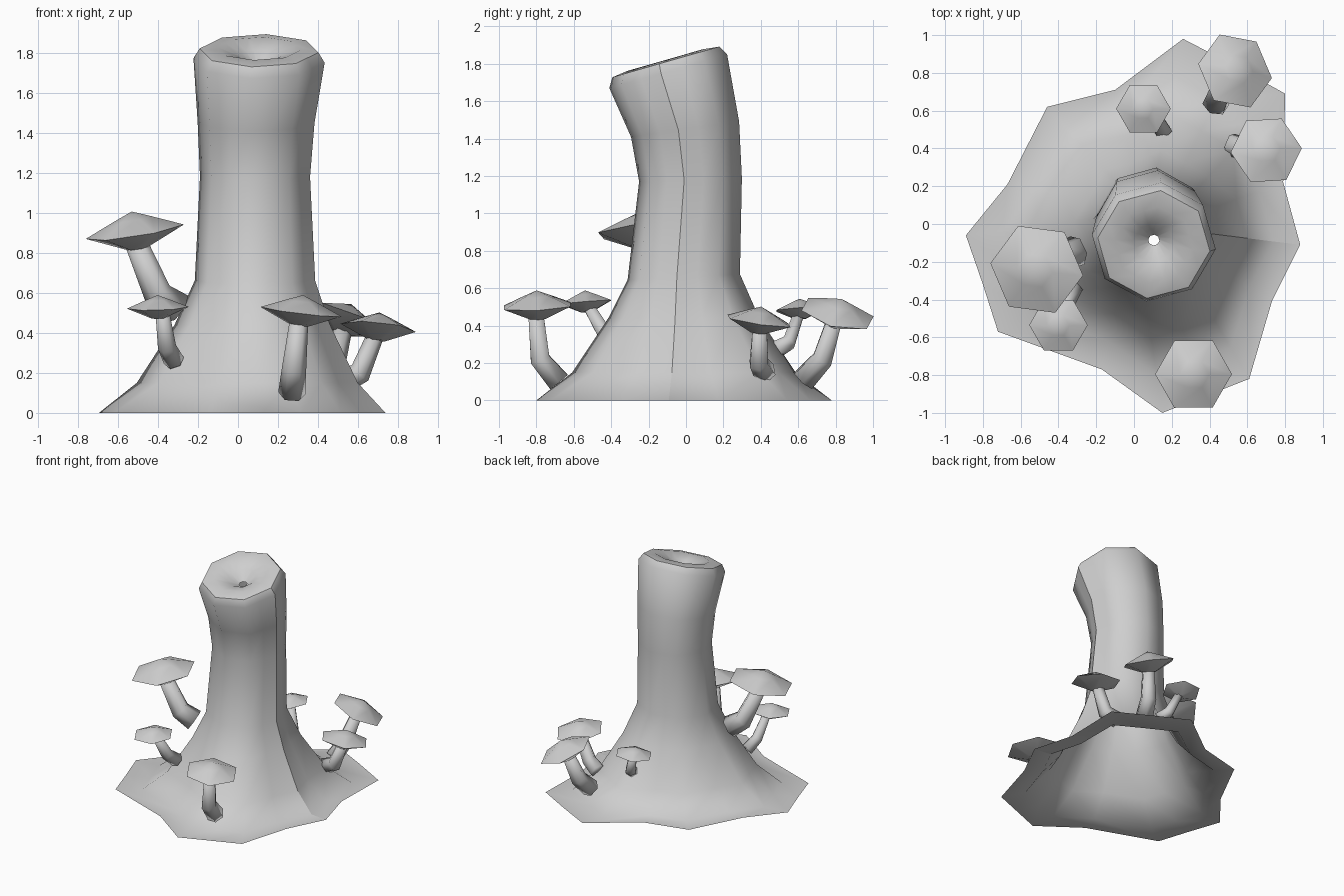
import bpy, bmesh, math
from mathutils import Vector

cube = bpy.data.objects.get("Cube")
if cube:
    bpy.data.objects.remove(cube, do_unlink=True)

grey = bpy.data.materials.new("plain_grey")
grey.use_nodes = True
GREY = (0.62, 0.62, 0.62, 1)
grey.diffuse_color = GREY
grey.node_tree.nodes["Principled BSDF"].inputs["Base Color"].default_value = GREY


def ring(center, normal, radius, sides, phase=0):
    """Regular polygon around a centre, facing along the normal."""
    turn = Vector((0, 0, 1)).rotation_difference(Vector(normal))
    pts = []
    for i in range(sides):
        a = phase + math.tau * i / sides
        pts.append(Vector(center) + turn @ Vector((radius * math.cos(a), radius * math.sin(a), 0)))
    return pts


def with_midpoints(pts):
    out = []
    for i, p in enumerate(pts):
        out += [p, (p + pts[(i + 1) % len(pts)]) / 2]
    return out


def skin(bm, rings, cap_start=False, cap_end=False):
    """Join successive rings with quads; returns the rings of vertices."""
    loops = [[bm.verts.new(p) for p in r] for r in rings]
    for low, high in zip(loops, loops[1:]):
        n = len(low)
        for i in range(n):
            j = (i + 1) % n
            bm.faces.new((low[i], low[j], high[j], high[i]))
    if cap_start:
        bm.faces.new(loops[0][::-1])
    if cap_end:
        bm.faces.new(loops[-1])
    return loops


def finish(name, bm):
    for f in bm.faces:
        f.smooth = True
    mesh = bpy.data.meshes.new(name)
    bm.to_mesh(mesh)
    bm.free()
    mesh.materials.append(grey)
    obj = bpy.data.objects.new(name, mesh)
    bpy.context.collection.objects.link(obj)


# Trunk: ragged root skirt flowing into a leaning eight-sided stump
skirt = [(.88, -.11), (.79, .22), (.80, .69), (.53, .84), (.26, .98), (-.10, .71),
         (-.46, .62), (-.67, .21), (-.89, -.06), (-.80, -.32), (-.72, -.57), (-.17, -.77),
         (.15, -1.0), (.38, -.91), (.61, -.82), (.73, -.41)]
skirt = [Vector((x, y, 0)) for x, y in skirt]

# centre, forward lean in degrees, radius
trunk_rings = [((.085, -.012, .66), 3, .303), ((.085, .024, 1.18), 2, .277),
               ((.09, -.005, 1.45), 8, .294), ((.105, -.095, 1.76), 16, .330),
               ((.105, -.108, 1.81), 16, .299)]
# slightly domed cut top with a narrow hollow
trunk_rings += [((.105, -.111, 1.82), 16, .21), ((.105, -.10, 1.785), 16, .11),
                ((.105, -.085, 1.73), 16, .03)]


def lean(deg):
    return (0, -math.sin(math.radians(deg)), math.cos(math.radians(deg)))


stump = [with_midpoints(ring(c, lean(d), r, 8, math.radians(-7))) for c, d, r in trunk_rings]
roots = []
for t, z in [(0, 0), (.29, 0), (.57, .15), (.85, .44)]:
    loop = [a.lerp(b, t) for a, b in zip(skirt, stump[0])]
    for p in loop:
        p.z = z
    roots.append(loop)

bm = bmesh.new()
loops = skin(bm, roots + stump)
# creases: one seam up the side, and the lip of the cut top
for low, high in zip(loops[:8], loops[1:9]):
    bm.edges.get((low[0], high[0])).smooth = False
lip = loops[8]
for i in range(len(lip)):
    bm.edges.get((lip[i], lip[(i + 1) % len(lip)])).smooth = False
finish("stump", bm)


# Mushrooms: bent six-sided stem under a tilted six-sided cap
def mushroom(name, base, bend, neck, cap, tilt, radius, phase=0):
    base, bend, neck, cap = map(Vector, (base, bend, neck, cap))
    up = Vector((*tilt, 1)).normalized()
    thick = .27 * radius

    bm = bmesh.new()
    first, second = (bend - base).normalized(), (neck - bend).normalized()
    skin(bm, [ring(base, first, thick * 1.25, 6),
              ring(bend, first + second, thick * 1.1, 6),
              ring(neck + up * .03, second + up, thick * .85, 6)],
         cap_start=True, cap_end=True)
    finish(name + "_stem", bm)

    bm = bmesh.new()
    turn = math.radians(phase)
    loops = skin(bm, [ring(cap - up * radius * .34, up, thick * .8, 6, turn),
                      ring(cap, up, radius, 6, turn),
                      ring(cap + up * radius * .26, up, radius * .38, 6, turn)], cap_start=True)
    tip = bm.verts.new(cap + up * radius * .41)
    rim, crown = loops[1], loops[2]
    for i in range(6):
        j = (i + 1) % 6
        bm.faces.new((crown[i], crown[j], tip))
        bm.edges.get((rim[i], rim[j])).smooth = False
    finish(name + "_cap", bm)


mushroom("tall_mushroom", (-.30, -.14, .52), (-.40, -.18, .59), (-.50, -.22, .81),
         (-.515, -.24, .905), (-.16, -.1), .25, -7)
mushroom("small_right_mushroom", (-.32, -.34, .26), (-.355, -.42, .33), (-.375, -.51, .46),
         (-.40, -.535, .525), (-.03, -.08), .155)
mushroom("front_mushroom", (.27, -.68, .10), (.28, -.78, .22), (.30, -.80, .42),
         (.315, -.795, .505), (.12, -.05), .205)
mushroom("left_mushroom", (.51, .42, .15), (.61, .39, .20), (.68, .39, .35),
         (.70, .39, .425), (.10, .15), .19, 4)
mushroom("back_mushroom", (.43, .63, .11), (.47, .73, .22), (.51, .78, .38),
         (.535, .81, .465), (.40, .25), .21, -8)
mushroom("small_back_mushroom", (.16, .48, .27), (.12, .55, .31), (.07, .60, .42),
         (.05, .61, .485), (-.08, -.05), .145)
